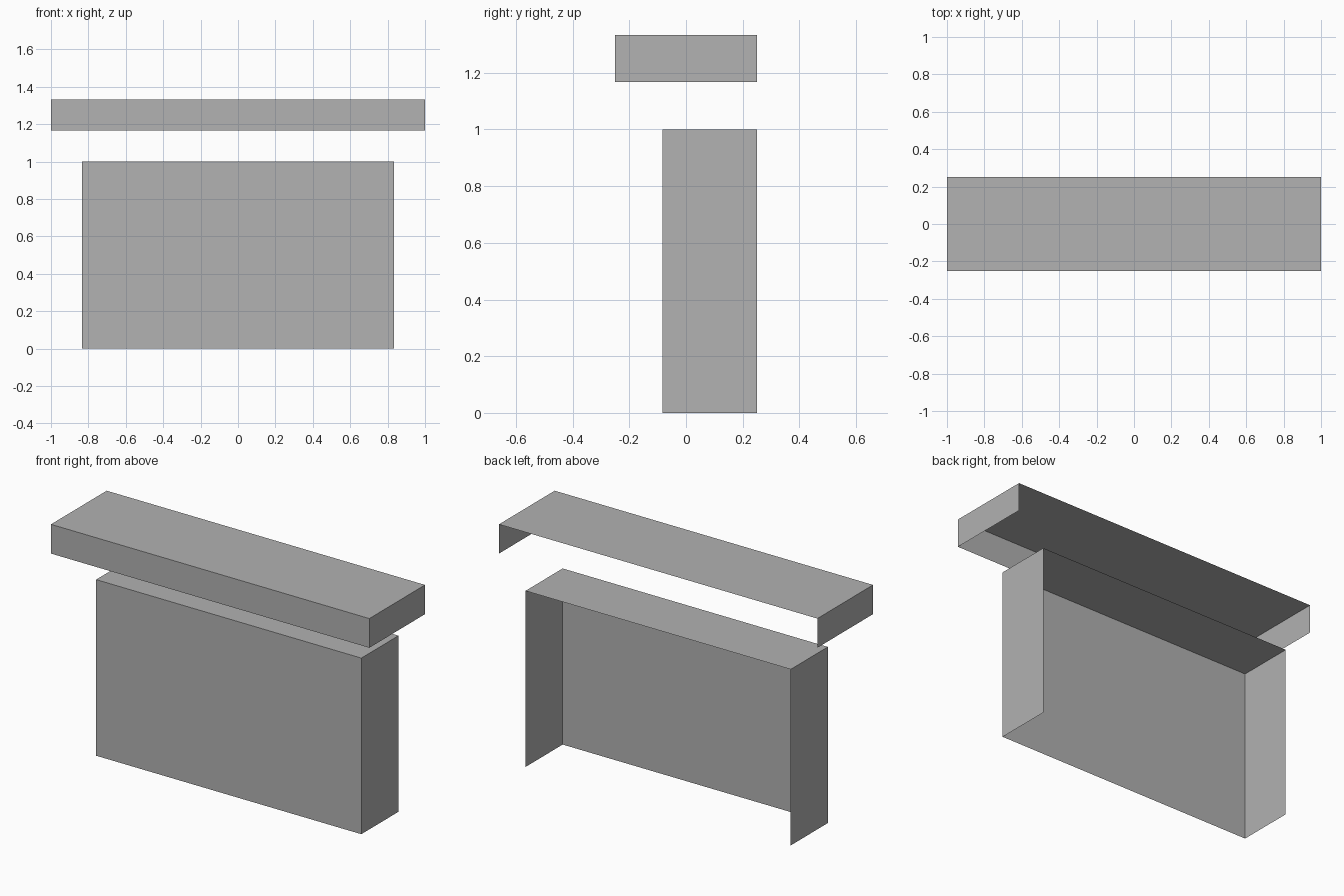
import bpy
import bmesh
from mathutils import Matrix, Vector

default = bpy.data.objects.get("Cube")
if default:
    bpy.data.objects.remove(default, do_unlink=True)

# Single plain grey
grey = bpy.data.materials.new("plain_grey")
grey.use_nodes = True
colour = (0.445, 0.445, 0.445, 1)
grey.diffuse_color = colour
bsdf = next(n for n in grey.node_tree.nodes if n.type == "BSDF_PRINCIPLED")
bsdf.inputs["Base Color"].default_value = colour


def open_box(name, low, high):
    """Thin box shell with its back and underside left open."""
    low, high = Vector(low), Vector(high)
    size = high - low
    bm = bmesh.new()
    bmesh.ops.create_cube(
        bm, size=1,
        matrix=Matrix.Translation((low + high) / 2) @ Matrix.Diagonal((*size, 1)))
    bm.normal_update()
    open_sides = [f for f in bm.faces if f.normal.y > 0.5 or f.normal.z < -0.5]
    bmesh.ops.delete(bm, geom=open_sides, context="FACES")
    mesh = bpy.data.meshes.new(name)
    bm.to_mesh(mesh)
    bm.free()
    mesh.materials.append(grey)
    obj = bpy.data.objects.new(name, mesh)
    bpy.context.collection.objects.link(obj)
    return obj


# Upright body, and the wider cover floating above it, flush at the back
open_box("body_shell", (-0.833, -0.083, 0), (0.833, 0.25, 1))
open_box("top_cover", (-1, -0.25, 1.167), (1, 0.25, 1.333))
